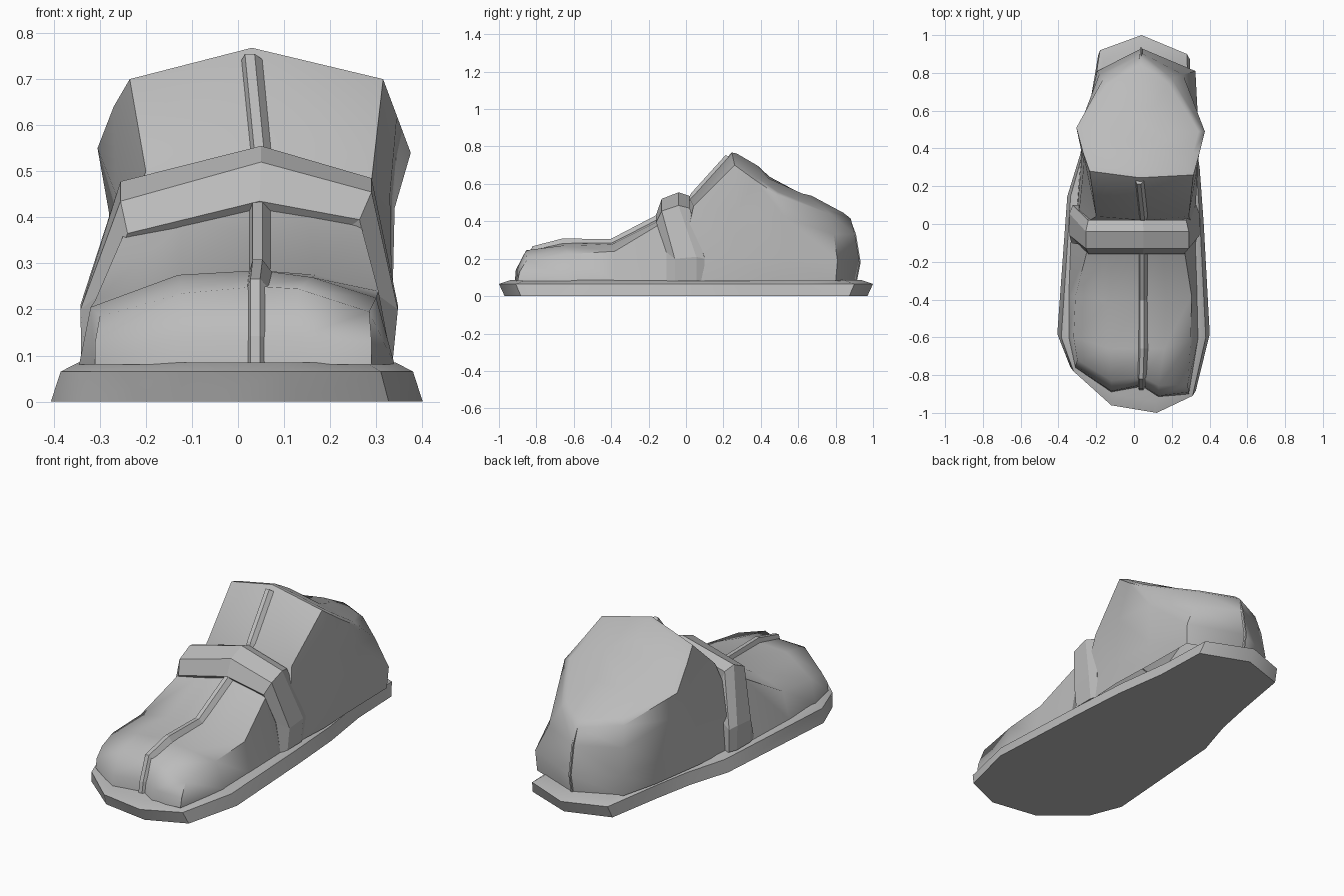
import bpy, bmesh, math
from mathutils import Vector

grey = bpy.data.materials.new("grey")
grey.diffuse_color = (0.5, 0.5, 0.5, 1)


def finish(name, bm, smooth=None):
    bmesh.ops.remove_doubles(bm, verts=bm.verts[:], dist=0.0005)
    bmesh.ops.recalc_face_normals(bm, faces=bm.faces[:])
    me = bpy.data.meshes.new(name)
    bm.to_mesh(me)
    bm.free()
    me.materials.append(grey)
    ob = bpy.data.objects.new(name, me)
    bpy.context.collection.objects.link(ob)
    if smooth:
        bpy.context.view_layer.objects.active = ob
        ob.select_set(True)
        bpy.ops.object.shade_smooth_by_angle(angle=math.radians(smooth))
        ob.select_set(False)
    return ob


def loft(name, rows, closed=False, cap_start=False, cap_end=False, smooth=None):
    """Skin a list of equal-length point rows."""
    bm = bmesh.new()
    vs = [[bm.verts.new(p) for p in r] for r in rows]
    n = len(rows[0])
    for a, b in zip(vs, vs[1:]):
        for i in range(n if closed else n - 1):
            j = (i + 1) % n
            bm.faces.new((a[i], a[j], b[j], b[i]))
    if cap_start:
        bm.faces.new(vs[0])
    if cap_end:
        bm.faces.new(vs[-1])
    return finish(name, bm, smooth)


# Sole: one outline, flared at the bottom and bevelled to the upper
outline = [(-.12, -.96), (.12, -1), (.31, -.91), (.38, -.6), (.35, 0), (.33, .3),
           (.29, .6), (.28, .9), (.04, 1), (-.18, .92), (-.23, .6), (-.27, .38),
           (-.335, .15), (-.385, -.6), (-.32, -.78)]
loft("sole", [[(x * sx, y * sy, z) for x, y in outline]
              for sx, sy, z in ((1.055, .97, 0), (1, 1, .065), (.9, .94, .085))],
     closed=True, cap_start=True, cap_end=True, smooth=40)

# Toe upper: each row runs left base, left shoulder, mid, seam, mid, right shoulder, right base
B = .08
loft("toe_upper", [
    [(-.31, -.76, B), (-.31, -.76, B), (-.12, -.89, B), (.045, -.86, B), (.13, -.915, B), (.29, -.9, B), (.29, -.9, B)],
    [(-.31, -.76, B), (-.31, -.75, .13), (-.12, -.885, .14), (.045, -.85, .14), (.13, -.91, .14), (.29, -.89, .13), (.29, -.9, B)],
    [(-.31, -.76, B), (-.3, -.72, .185), (-.12, -.83, .235), (.045, -.81, .25), (.13, -.855, .245), (.285, -.85, .195), (.29, -.9, B)],
    [(-.345, -.6, B), (-.32, -.6, .205), (-.13, -.66, .275), (.045, -.66, .285), (.16, -.66, .27), (.3, -.62, .225), (.34, -.6, B)],
    [(-.345, -.38, B), (-.31, -.38, .22), (-.13, -.4, .265), (.045, -.4, .285), (.17, -.4, .275), (.305, -.38, .24), (.335, -.38, B)],
    [(-.335, -.1, B), (-.245, -.13, .37), (-.12, -.13, .39), (.045, -.13, .425), (.15, -.13, .41), (.265, -.13, .39), (.325, -.1, B)],
    [(-.32, .03, B), (-.22, .0, .44), (-.12, .0, .465), (.045, .0, .49), (.15, .0, .475), (.26, .0, .45), (.315, .03, B)],
], smooth=60)

# Heel upper: rings from the ground edge up to the sloping rim, then the domed top
base = [(-.31, -.02), (-.285, .3), (-.24, .6), (-.19, .8), (.04, .91),
        (.32, .8), (.325, .5), (.335, .25), (.32, -.02), (.05, -.02)]
low = [(-.3, -.02, .2), (-.28, .3, .2), (-.25, .58, .2), (-.195, .81, .19), (.04, .93, .18),
       (.325, .81, .19), (.335, .52, .2), (.335, .25, .2), (.32, -.02, .2), (.05, -.02, .2)]
mid = [(-.2, .04, .5), (-.265, .32, .45), (-.28, .54, .41), (-.185, .79, .33), (.04, .905, .33),
       (.26, .79, .33), (.34, .53, .42), (.33, .27, .45), (.29, .04, .48), (.05, .02, .52)]
rim = [(-.235, .28, .7), (-.27, .38, .64), (-.305, .51, .55), (-.165, .765, .435), (.035, .88, .415),
       (.2, .77, .44), (.375, .49, .54), (.345, .37, .62), (.315, .26, .7), (.03, .245, .768)]


def toward(ring, t, lift):
    c = Vector((.035, .5, .615))
    return [tuple(Vector(p).lerp(c, t) + Vector((0, 0, lift))) for p in ring]


loft("heel_upper", [[(x, y, B) for x, y in base], low, mid, rim,
                    toward(rim, .1, .01), toward(rim, .55, .012)],
     closed=True, cap_end=True, smooth=50)

# Strap: chamfered band arched over the instep
# each station: x, z at the foot edge, front chamfer, crown and back, inner width, on the instep
arch = [(-.34, (.08, .08, .08, .08), .97, 0), (-.342, (.235, .2, .21, .2), .87, 0),
        (-.255, (.365, .435, .478, .46), .94, 1), (.05, (.435, .52, .555, .535), .94, 1),
        (.29, (.395, .455, .485, .47), .91, 1), (.347, (.235, .2, .21, .2), .86, 0),
        (.335, (.08, .08, .08, .08), .97, 0)]
rows = []
for x, (z0, z1, z2, z3), k, top in arch:
    y0, y1, y2, y3 = (-.16, -.13, -.04, .02) if top else (-.105, -.06, .055, .1)
    rows.append([(x * (k - .1), y0 + .02, z0 - .02 * top), (x * k, y0, z0), (x, y1, z1),
                 (x, y2, z2), (x * .95, y3, z3), (x * .83, y3, z0)])
loft("strap", rows, closed=True, cap_start=True, cap_end=True)


# Raised seams: a narrow ridged strip along a path, pushed out along a direction
def seam(name, path, w, h):
    rows = []
    for (x, y, z), (dy, dz) in path:
        o = Vector((0, dy, dz)).normalized()
        p = Vector((x, y, z))
        side = Vector((1, 0, 0))
        rows.append([p - side * w - o * .02, p - side * w * .6 + o * h,
                     p + side * w * .1 + o * h, p + side * w - o * .015])
    loft(name, rows, closed=True, cap_start=True, cap_end=True)


seam("toe_seam", [((.045, -.86, .08), (-1, 0)), ((.045, -.85, .14), (-1, .1)),
                  ((.045, -.81, .25), (-.7, 1)),
                  ((.05, -.66, .288), (0, 1)), ((.05, -.4, .285), (-.2, 1)),
                  ((.05, -.14, .42), (-.5, 1))], .03, .02)
seam("instep_seam", [((.055, .02, .5), (-1, .5)), ((.053, .04, .54), (-1, .8)),
                     ((.033, .225, .745), (-1, .8))], .03, .016)
seam("heel_seam", [((.04, .91, .08), (1, 0)), ((.04, .93, .18), (1, .1)),
                   ((.04, .905, .33), (1, .2)), ((.035, .875, .41), (1, .5))], .012, .004)
